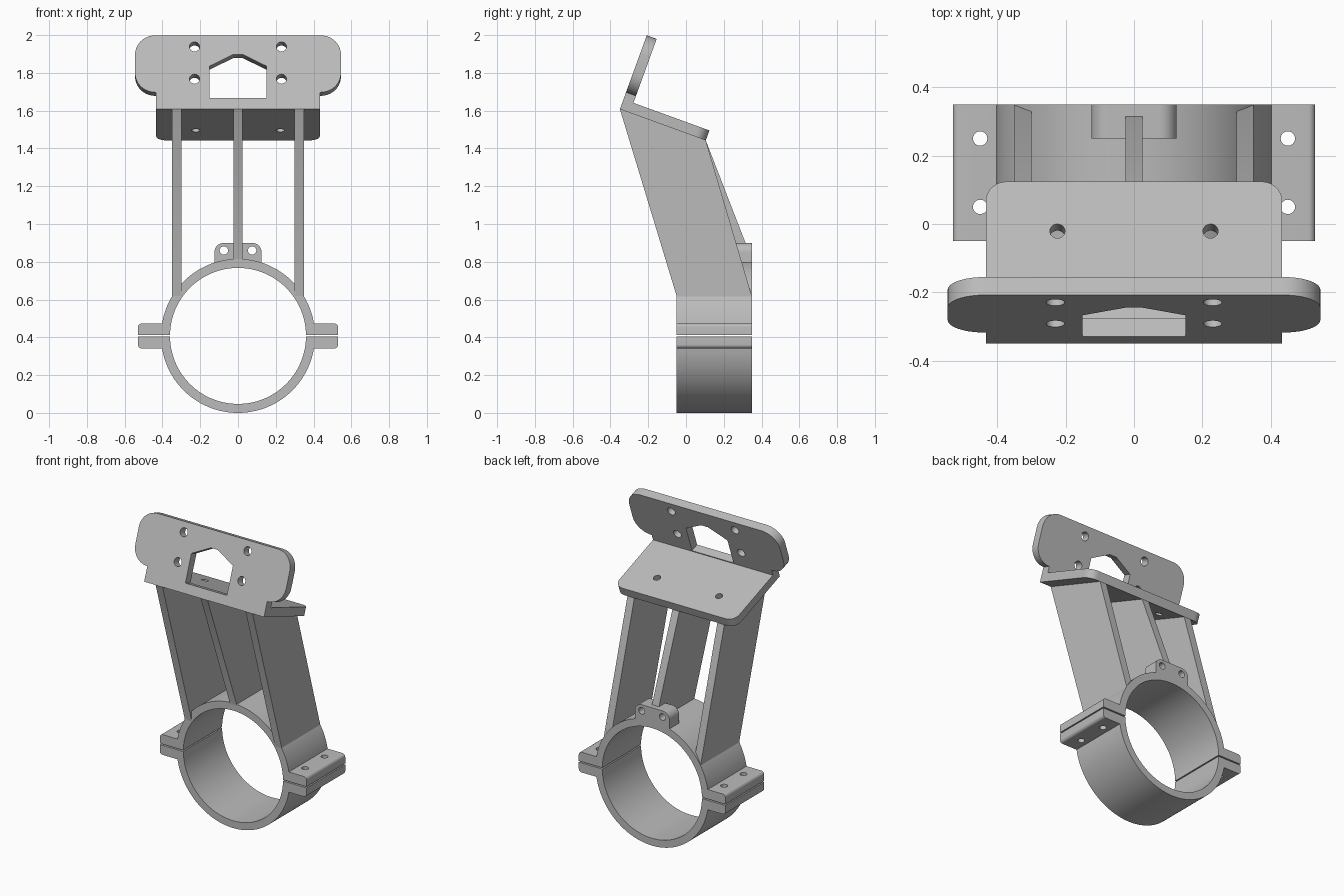
import bpy, bmesh
from math import sin, cos, pi, asin, radians, tan
from mathutils import Vector

cube = bpy.data.objects.get("Cube")
if cube:
    bpy.data.objects.remove(cube, do_unlink=True)

grey = bpy.data.materials.new("plain grey")
grey.use_nodes = True
grey.diffuse_color = (0.5, 0.5, 0.5, 1)
grey.node_tree.nodes["Principled BSDF"].inputs["Base Color"].default_value = (0.5, 0.5, 0.5, 1)

# Frames: map outline (u, v) and depth w to model space
TILT = radians(20)
ALONG = Vector((0, cos(TILT), -sin(TILT)))   # down the sloped shelf
UP = Vector((0, sin(TILT), cos(TILT)))       # up the leaning face plate
CORNER = Vector((0, -0.35, 1.608))


def facing_front(u, v, w): return Vector((u, w, v))
def facing_side(u, v, w): return Vector((w, u, v))
def facing_up(u, v, w): return Vector((u, v, w))
def on_face(u, v, w): return CORNER + Vector((u, 0, 0)) + UP * v + ALONG * w
def on_shelf(u, v, w): return CORNER + Vector((u, 0, 0)) + ALONG * v + UP * w


def arc(r, a0, a1, n, cx=0, cy=0):
    return [(cx + r * cos(a0 + (a1 - a0) * i / n), cy + r * sin(a0 + (a1 - a0) * i / n))
            for i in range(n + 1)]


def circle(cx, cy, r):
    return arc(r, 0, 2 * pi, 32, cx, cy)[:-1]


def rounded(corners, n=10):
    """Fillet each (x, y, radius) corner of a closed outline."""
    out = []
    for i, (x, y, r) in enumerate(corners):
        p = Vector((x, y))
        if r == 0:
            out.append((x, y))
            continue
        a = (Vector(corners[i - 1][:2]) - p).normalized()
        b = (Vector(corners[(i + 1) % len(corners)][:2]) - p).normalized()
        half = a.angle(b) / 2
        centre = p + (a + b).normalized() * r / sin(half)
        start = p + a * r / tan(half) - centre
        end = p + b * r / tan(half) - centre
        sweep = start.angle(end)
        for k in range(n + 1):
            t = k / n
            q = centre + (start * sin((1 - t) * sweep) + end * sin(t * sweep)) / sin(sweep)
            out.append((q.x, q.y))
    return out


def mirrored(right_side):
    """Close a right-hand chain of corners with its mirror image."""
    return right_side + [(-c[0],) + tuple(c[1:]) for c in reversed(right_side)]


def prism(name, outline, frame, w0, w1):
    bm = bmesh.new()
    low = [bm.verts.new(frame(u, v, w0)) for u, v in outline]
    high = [bm.verts.new(frame(u, v, w1)) for u, v in outline]
    bm.faces.new(low)
    bm.faces.new(high)
    for i in range(len(low)):
        bm.faces.new((low[i - 1], low[i], high[i], high[i - 1]))
    bmesh.ops.recalc_face_normals(bm, faces=bm.faces)
    mesh = bpy.data.meshes.new(name)
    bm.to_mesh(mesh)
    bm.free()
    mesh.materials.append(grey)
    obj = bpy.data.objects.new(name, mesh)
    bpy.context.collection.objects.link(obj)
    return obj


def select(obj):
    bpy.ops.object.select_all(action='DESELECT')
    obj.select_set(True)
    bpy.context.view_layer.objects.active = obj


def part(name, outline, frame, w0, w1, holes=(), hole_frame=None):
    """Extruded plate with through holes and crisp-edged smooth shading."""
    obj = prism(name, outline, frame, w0, w1)
    for hole in holes:
        reach = (-1, 2) if hole_frame else (w0 - 0.05, w1 + 0.05)
        cutter = prism("hole_cutter", hole, hole_frame or frame, *reach)
        cutter.hide_render = True
        select(obj)
        mod = obj.modifiers.new("hole", 'BOOLEAN')
        mod.operation, mod.solver, mod.object = 'DIFFERENCE', 'EXACT', cutter
        bpy.ops.object.modifier_apply(modifier=mod.name)
        bpy.data.objects.remove(cutter, do_unlink=True)
    select(obj)
    bpy.ops.object.shade_smooth_by_angle(angle=radians(30))
    return obj


# Split ring clamp: two halves with bolted flanges
RING_Z, OUTER, INNER, GAP, FLANGE = 0.4075, 0.4075, 0.36, 0.004, 0.066
FRONT, BACK = -0.05, 0.35
a_out, a_in = asin(FLANGE / OUTER), asin(GAP / INNER)
tip = arc(0.02, 0, pi / 2, 6, 0.51, FLANGE - 0.02)
half = ([(0.53, GAP)] + tip + arc(OUTER, a_out, pi - a_out, 64)
        + [(-x, z) for x, z in reversed(tip)] + [(-0.53, GAP)]
        + arc(INNER, pi - a_in, a_in, 64))
bolts = [circle(sx * 0.45, y, 0.021) for sx in (-1, 1) for y in (0.05, 0.25)]
for name, s in (("upper_clamp", 1), ("lower_clamp", -1)):
    part(name, [(x, RING_Z + s * z) for x, z in half], facing_front, FRONT, BACK,
         bolts, facing_up)

# Two-hole lug at the back of the ring
part("rear_lug", rounded(mirrored([(0.125, 0.78, 0), (0.125, 0.9, 0.05)])),
     facing_front, 0.25, BACK, [circle(sx * 0.075, 0.86, 0.022) for sx in (-1, 1)])

# Three leaning ribs between the ring and the shelf
shelf_end = CORNER + ALONG * 0.484
for name, x, bend, foot in (("right_rib", -0.325, 0.62, 0.612), ("centre_rib", 0, 0.815, 0.8),
                            ("left_rib", 0.325, 0.62, 0.612)):
    part(name, [(CORNER.y, CORNER.z), (FRONT, bend), (FRONT, foot), (BACK - 0.002, foot),
                (BACK - 0.002, bend), (shelf_end.y, shelf_end.z)],
         facing_side, x - 0.025, x + 0.025)

# Sloped shelf
THICK = 0.056
part("sloped_shelf", rounded(mirrored([(0.433, THICK, 0), (0.433, 0.484, 0.06)])),
     on_shelf, 0, THICK, [circle(sx * 0.224, 0.33, 0.022) for sx in (-1, 1)])

# Leaning face plate with wings, window and screw holes
window = mirrored([(0.15, 0.062), (0.15, 0.243), (0.05, 0.295), (0.025, 0.308)])
screws = [circle(sx * 0.23, h, 0.027) for sx in (-1, 1) for h in (0.17, 0.352)]
part("face_plate", rounded(mirrored([(0.433, 0, 0), (0.433, 0.095, 0), (0.545, 0.095, 0.108),
                                     (0.545, 0.416, 0.108)])),
     on_face, 0, THICK, [window] + screws)
